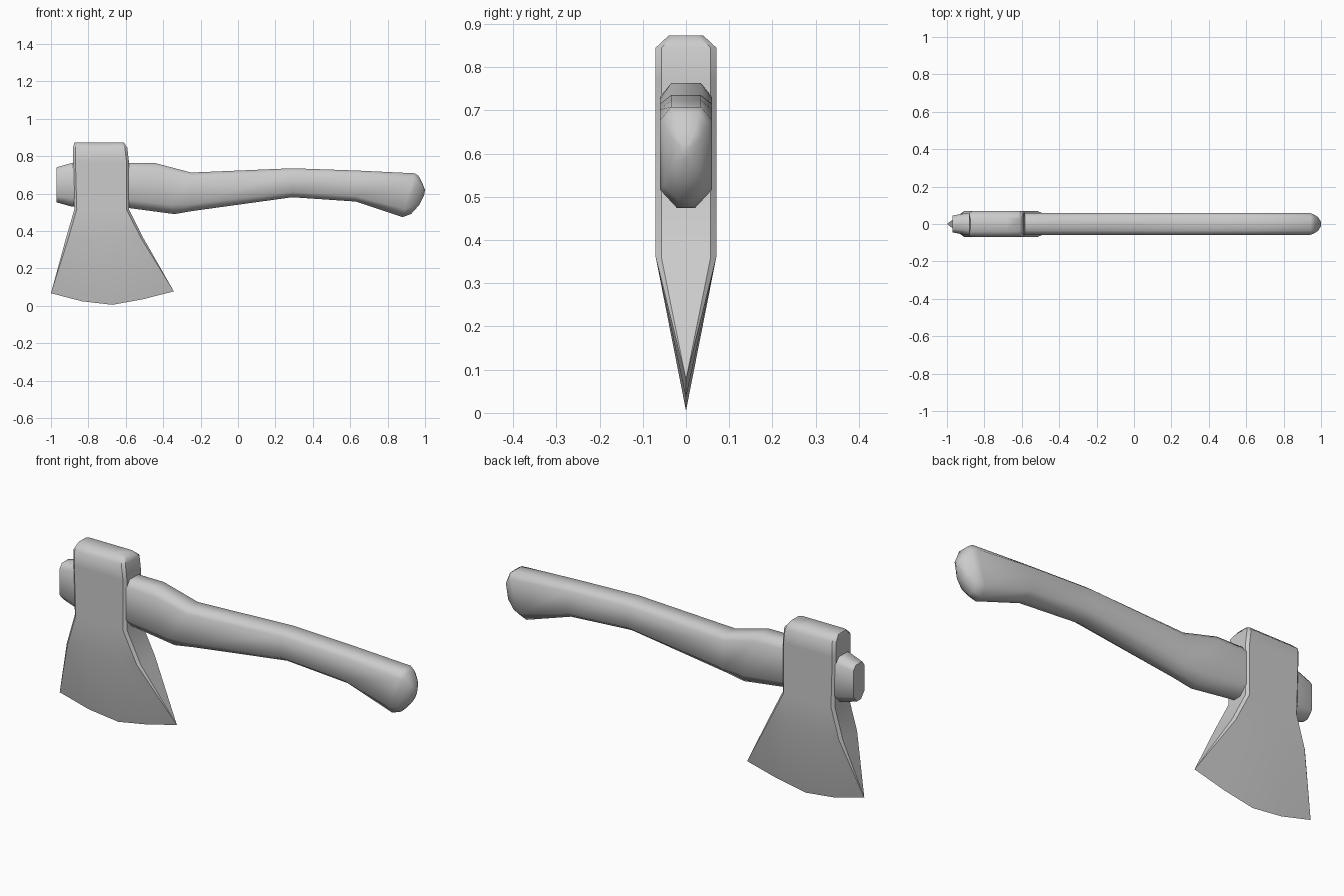
import bpy, bmesh
from math import pi

cube = bpy.data.objects.get("Cube")
if cube:
    bpy.data.objects.remove(cube, do_unlink=True)

grey = bpy.data.materials.new("plain_grey")
grey.use_nodes = True
colour = (0.6, 0.6, 0.6, 1)
grey.diffuse_color = colour
grey.node_tree.nodes["Principled BSDF"].inputs["Base Color"].default_value = colour


def loft(name, rings, sharp_columns=(), sharp_angle=pi):
    """Skin closed rings of equal length and cap both ends."""
    bm = bmesh.new()
    loops = [[bm.verts.new(p) for p in ring] for ring in rings]
    n = len(loops[0])
    for a, b in zip(loops, loops[1:]):
        for i in range(n):
            j = (i + 1) % n
            bm.faces.new((a[i], a[j], b[j], b[i]))
        for i in sharp_columns:
            bm.edges.get((a[i], b[i])).smooth = False
    bm.faces.new(loops[0])
    bm.faces.new(loops[-1])
    bmesh.ops.remove_doubles(bm, verts=bm.verts, dist=0.0005)
    bmesh.ops.recalc_face_normals(bm, faces=bm.faces)
    for f in bm.faces:
        f.smooth = True
    for e in bm.edges:
        if len(e.link_faces) == 2 and e.calc_face_angle(0) > sharp_angle:
            e.smooth = False
    mesh = bpy.data.meshes.new(name)
    bm.to_mesh(mesh)
    bm.free()
    mesh.materials.append(grey)
    obj = bpy.data.objects.new(name, mesh)
    bpy.context.collection.objects.link(obj)
    return obj


# Axe head: rows of left x, right x, height, half thickness, corner bevel
rows = [(-0.875, -0.61, 0.873, 0.04, 0.012),
        (-0.882, -0.592, 0.845, 0.07, 0.013),
        (-0.882, -0.583, 0.77, 0.07, 0.013),
        (-0.875, -0.583, 0.515, 0.07, 0.013),
        (-0.92, -0.505, 0.36, 0.07, 0.013)]


def head_ring(left, right, z, half, bevel):
    inner = [left + bevel + (right - left - 2 * bevel) * i / 4 for i in range(5)]
    side = [(left, half - bevel)] + [(x, half) for x in inner] + [(right, half - bevel)]
    return [(x, -y, z) for x, y in side] + [(x, y, z) for x, y in reversed(side)]


rings = [head_ring(*row) for row in rows]

# Curved cutting edge, where both sides of the blade meet
edge_z = [0.067, 0.067, 0.024, 0.005, 0.035, 0.077, 0.077]
edge_ring = head_ring(-1, -0.343, 0, 0, 0)
rings.append([(x, 0, z) for (x, y, _), z in zip(edge_ring, edge_z + edge_z[::-1])])
loft("axe_head", rings, (0, 1, 5, 6, 7, 8, 12, 13), 1.0)

# Handle: top x, top z, bottom x, bottom z, half width
stations = [(-0.97, 0.74, -0.97, 0.553, 0.045),
            (-0.89, 0.763, -0.89, 0.53, 0.06),
            (-0.58, 0.763, -0.58, 0.522, 0.06),
            (-0.44, 0.762, -0.34, 0.49, 0.06),
            (-0.25, 0.712, -0.24, 0.507, 0.06),
            (0.29, 0.735, 0.29, 0.58, 0.06),
            (0.63, 0.723, 0.63, 0.557, 0.06),
            (0.945, 0.708, 0.88, 0.474, 0.06),
            (0.965, 0.695, 0.925, 0.49, 0.052),
            (0.988, 0.65, 0.97, 0.54, 0.035),
            (1.0, 0.62, 0.995, 0.59, 0.012)]

# Section corners: fraction of half width, fraction down from the top
half_section = [(0.58, 0), (1, 0.13), (1, 0.82), (0.35, 1)]
section = half_section + [(-w, t) for w, t in reversed(half_section)]
loft("handle", [[(xt + (xb - xt) * t, w * half, zt + (zb - zt) * t)
                 for w, t in section] for xt, zt, xb, zb, half in stations],
     sharp_angle=1.15)
